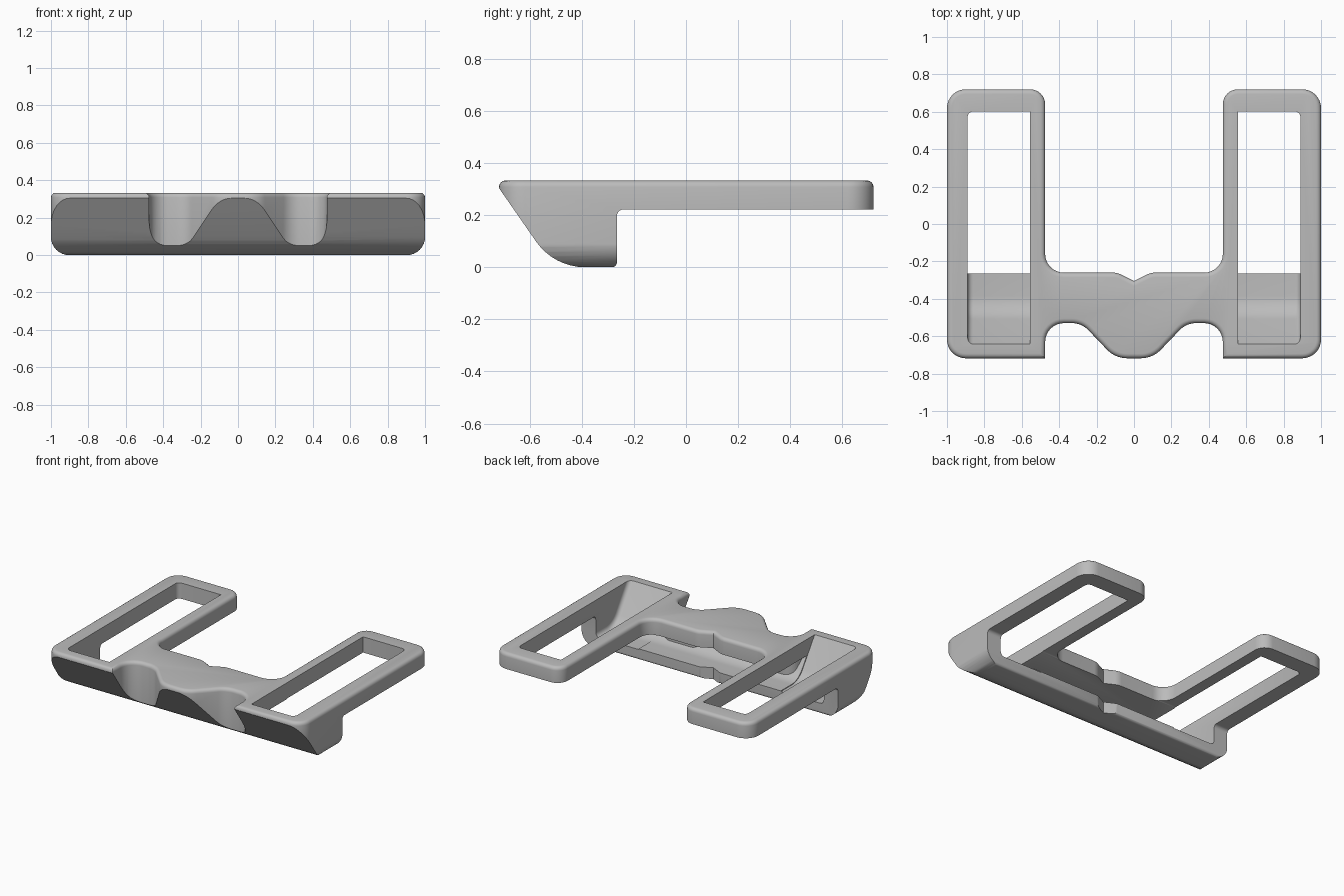
import bpy, bmesh, math
from mathutils import Vector

cube = bpy.data.objects.get("Cube")
if cube:
    bpy.data.objects.remove(cube, do_unlink=True)

grey = bpy.data.materials.new("plain grey")
grey.use_nodes = True
color = (0.5, 0.5, 0.5, 1)
grey.diffuse_color = color
grey.node_tree.nodes["Principled BSDF"].inputs["Base Color"].default_value = color


def fillet(points, steps=8):
    """Round each corner (u, v, radius) of a closed polygon."""
    out = []
    for i, (u, v, r) in enumerate(points):
        p = Vector((u, v))
        if r == 0:
            out.append(p)
            continue
        a = (Vector(points[i - 1][:2]) - p).normalized()
        b = (Vector(points[(i + 1) % len(points)][:2]) - p).normalized()
        half = a.angle(b) / 2
        center = p + (a + b).normalized() * r / math.sin(half)
        start = p + a * r / math.tan(half) - center
        end = p + b * r / math.tan(half) - center
        for k in range(steps + 1):
            t = k / steps
            sweep = math.pi - 2 * half
            w1 = math.sin((1 - t) * sweep) / math.sin(sweep)
            w2 = math.sin(t * sweep) / math.sin(sweep)
            out.append(center + start * w1 + end * w2)
    return out


def prism(name, points, axis, low, high, bevel=0, bevel_at=None):
    """Extrude a filleted outline along an axis, optionally rounding one end rim."""
    place = {"x": lambda u, v, w: (w, u, v),
             "y": lambda u, v, w: (u, w, v),
             "z": lambda u, v, w: (u, v, w)}[axis]
    idx = "xyz".index(axis)
    bm = bmesh.new()
    outline = fillet(points)
    ends = [[bm.verts.new(place(p.x, p.y, w)) for p in outline] for w in (low, high)]
    bm.faces.new(ends[0])
    bm.faces.new(ends[1])
    n = len(outline)
    for i in range(n):
        j = (i + 1) % n
        bm.faces.new((ends[0][i], ends[0][j], ends[1][j], ends[1][i]))
    bmesh.ops.recalc_face_normals(bm, faces=bm.faces)
    if bevel:
        rim = [e for e in bm.edges if all(abs(v.co[idx] - bevel_at) < 1e-5 for v in e.verts)]
        bmesh.ops.bevel(bm, geom=rim, offset=bevel, segments=4, profile=0.5, affect='EDGES')
        bmesh.ops.recalc_face_normals(bm, faces=bm.faces)
    mesh = bpy.data.meshes.new(name)
    bm.to_mesh(mesh)
    bm.free()
    mesh.materials.append(grey)
    obj = bpy.data.objects.new(name, mesh)
    bpy.context.collection.objects.link(obj)
    return obj


def combine(target, cutter, operation):
    """Apply a boolean and discard the helper."""
    mod = target.modifiers.new("cut", 'BOOLEAN')
    mod.operation = operation
    mod.solver = 'EXACT'
    mod.object = cutter
    graph = bpy.context.evaluated_depsgraph_get()
    graph.update()
    mesh = bpy.data.meshes.new_from_object(target.evaluated_get(graph))
    target.modifiers.clear()
    target.data = mesh
    bpy.data.objects.remove(cutter, do_unlink=True)


def mirrored(half):
    return half + [(-u, v, r) for u, v, r in reversed(half)]


# Plan outline: two long loops joined by a notched front bar
half_plan = [
    (0.1, -0.718, 0.15), (0.28, -0.53, 0.12), (0.475, -0.53, 0.1),
    (0.475, -0.718, 0), (1, -0.718, 0.1), (1, 0.72, 0.1),
    (0.475, 0.72, 0.08), (0.475, -0.26, 0.1), (0.09, -0.26, 0.1)]
plan = half_plan + [(0, -0.305, 0)] + [(-u, v, r) for u, v, r in reversed(half_plan)]
body = prism("buckle_frame", plan, "z", -0.1, 0.333, bevel=0.025, bevel_at=0.333)

# Side profile: thin rails behind a deep sloping scoop
slope = 1.44
side = [(-0.507 - 0.5 / slope, 0.5, 0), (-0.507, 0, 0.23), (-0.265, 0, 0.02),
        (-0.265, 0.222, 0.025), (0.8, 0.222, 0), (0.8, 0.5, 0)]
combine(body, prism("side_profile", side, "x", -1.1, 1.1), 'INTERSECT')

# Rounded lower ends
end_shape = [(-1.001, -0.001, 0.1), (1.001, -0.001, 0.1), (1.001, 0.6, 0), (-1.001, 0.6, 0)]
combine(body, prism("end_rounding", end_shape, "y", -1, 1), 'INTERSECT')

# Strap windows reaching down into the scoop
window = [(-0.463 - 0.425 / slope, 0.5, 0), (-0.463, 0.075, 0.15),
          (0.602, 0.075, 0), (0.602, 0.5, 0)]
for sign in (-1, 1):
    low, high = sorted((sign * 0.555, sign * 0.89))
    combine(body, prism("window_cutter", window, "x", low, high, 0.03, sign * 0.89), 'DIFFERENCE')

# Hollow under the middle plate, following the front notches
hollow_half = [(0.06, -0.66, 0), (0.25, -0.45, 0.06), (0.5, -0.45, 0.08),
               (0.558, -0.63, 0), (0.6, -0.63, 0), (0.6, -0.15, 0)]
hollow = prism("hollow_cutter", mirrored(hollow_half), "z", 0, 0.4)
channel = [(-0.458 - 0.138 / slope, 0.218, 0), (-0.458, 0.08, 0.14),
           (-0.18, 0.08, 0), (-0.18, 0.218, 0)]
combine(hollow, prism("channel_profile", channel, "x", -0.7, 0.7), 'INTERSECT')
combine(body, hollow, 'DIFFERENCE')

# Smooth rounded surfaces, crisp cut edges
for o in bpy.context.selected_objects:
    o.select_set(False)
body.select_set(True)
bpy.context.view_layer.objects.active = body
bpy.ops.object.shade_smooth_by_angle(angle=math.radians(32))
